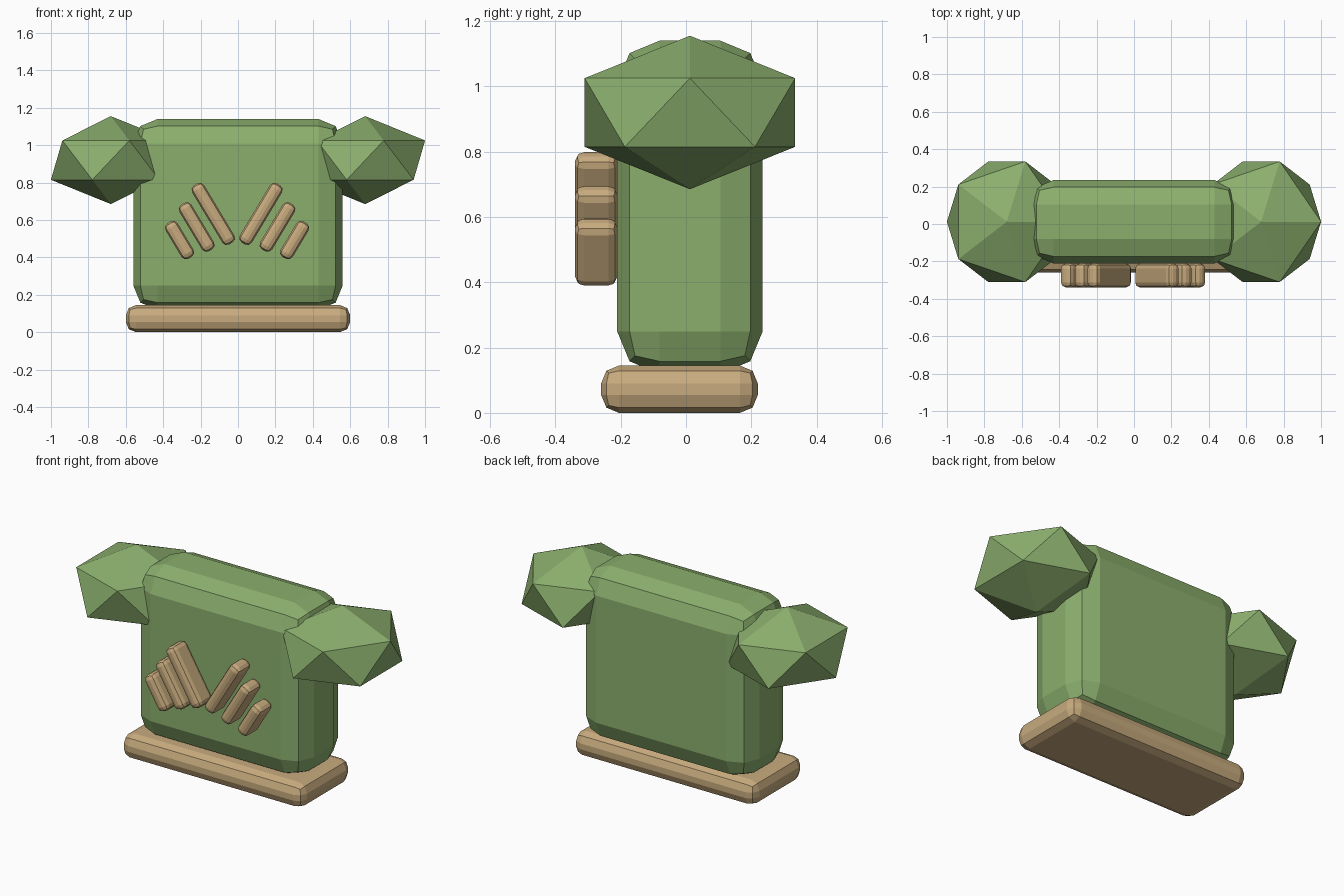
import bpy, math

if "Cube" in bpy.data.objects:
    bpy.data.objects.remove(bpy.data.objects["Cube"])


def material(name, color):
    m = bpy.data.materials.new(name)
    m.diffuse_color = color
    m.use_nodes = True
    m.node_tree.nodes["Principled BSDF"].inputs["Base Color"].default_value = m.diffuse_color
    return m


green = material("green", (0.26, 0.43, 0.155, 1))
tan = material("tan", (0.58, 0.41, 0.21, 1))


def bevel_box(name, loc, size, bevel, mat, tilt=0):
    """Flat-shaded box with two-segment rounded edges."""
    bpy.ops.mesh.primitive_cube_add(size=1)
    ob = bpy.context.object
    ob.name = name
    ob.scale = size
    bpy.ops.object.transform_apply(location=False, rotation=False, scale=True)
    mod = ob.modifiers.new("bevel", "BEVEL")
    mod.width = bevel
    mod.segments = 2
    mod.limit_method = 'NONE'
    ob.location = loc
    ob.rotation_euler.y = tilt
    ob.data.materials.append(mat)
    return ob


# Main slab and the base it stands on
bevel_box("body", (0, 0.012, 0.63), (1.12, 0.446, 1.02), 0.13, green)
bevel_box("base", (0, -0.02, 0.0725), (1.2, 0.48, 0.145), 0.055, tan)

# Faceted balls on the upper corners
for side, x in (("left", -0.68), ("right", 0.68)):
    bpy.ops.mesh.primitive_ico_sphere_add(subdivisions=1, radius=1)
    ball = bpy.context.object
    ball.name = side + "_shoulder"
    ball.location = (x, 0.012, 0.92)
    ball.scale = (0.358, 0.379, 0.235)
    ball.data.materials.append(green)

# Fans of slanted bars on the front, three per side
bars = [(0.1275, 0.6325, 0.368), (0.216, 0.5625, 0.29), (0.3075, 0.4925, 0.22)]
for side, s in (("left", -1), ("right", 1)):
    for i, (x, z, length) in enumerate(bars):
        bevel_box(f"{side}_bar_{i + 1}", (s * x - 0.005, -0.275, z),
                  (0.075, 0.13, length), 0.028, tan, s * math.radians(31))
